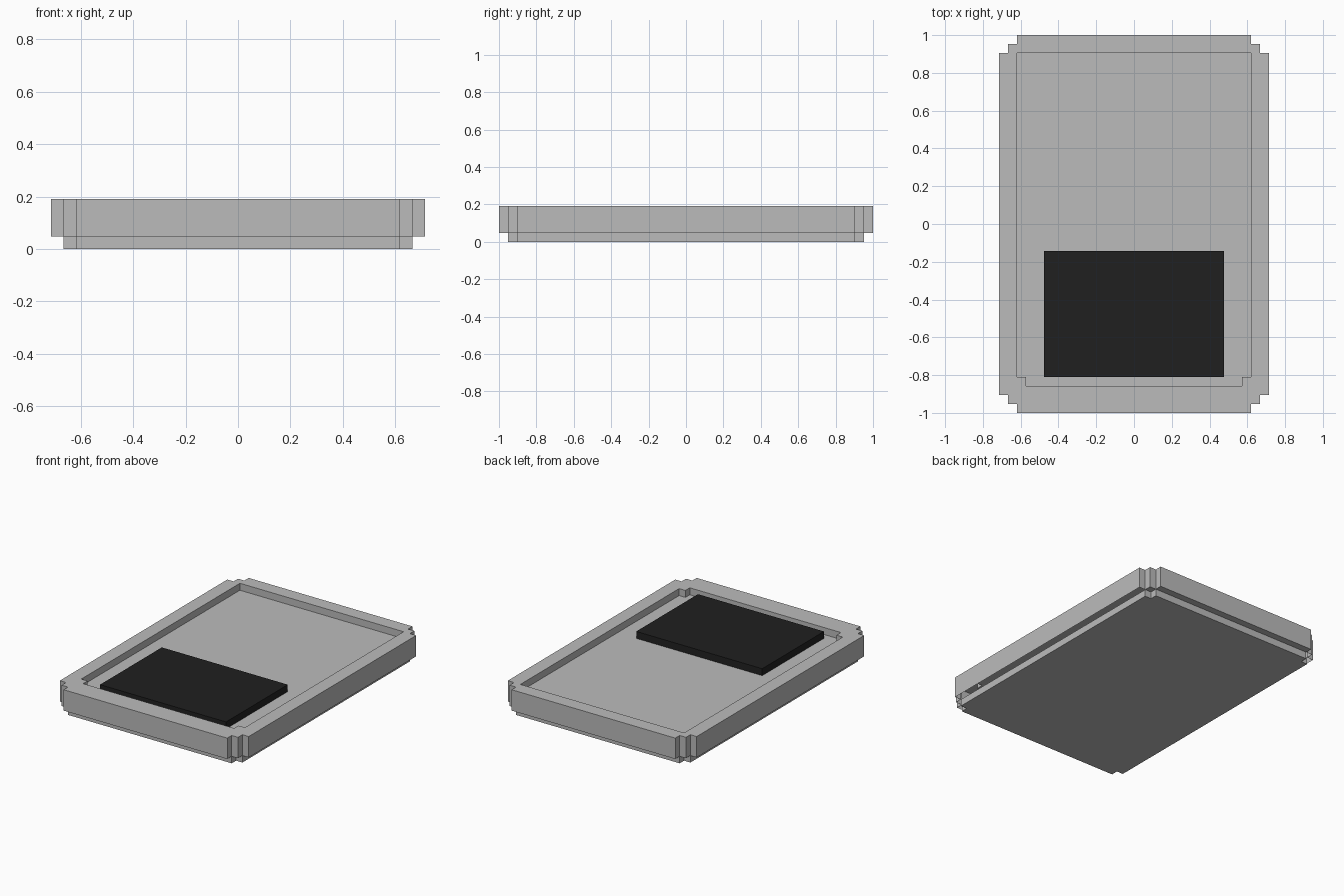
import bpy
import bmesh

U = 2 / 42  # one block of the model

cube = bpy.data.objects.get("Cube")
if cube:
    bpy.data.objects.remove(cube, do_unlink=True)


def material(name, value):
    mat = bpy.data.materials.new(name)
    mat.use_nodes = True
    color = (value, value, value, 1)
    mat.diffuse_color = color
    mat.node_tree.nodes["Principled BSDF"].inputs["Base Color"].default_value = color
    return mat


def add_object(name, bm, mat):
    bmesh.ops.recalc_face_normals(bm, faces=bm.faces)
    mesh = bpy.data.meshes.new(name)
    bm.to_mesh(mesh)
    bm.free()
    mesh.materials.append(mat)
    obj = bpy.data.objects.new(name, mesh)
    bpy.context.collection.objects.link(obj)
    return obj


def stepped_outline(quarter):
    """Mirror one corner (+x, +y, listed counter-clockwise) into a closed outline."""
    back = quarter + [(-x, y) for x, y in reversed(quarter)]
    return back + [(-x, -y) for x, y in back]


def ring(bm, outline, z):
    """Closed loop of edges at height z, in block units."""
    verts = [bm.verts.new((x * U, y * U, z * U)) for x, y in outline]
    edges = [bm.edges.new((a, b)) for a, b in zip(verts, verts[1:] + verts[:1])]
    return verts, edges


def wall(bm, outline, z0, z1):
    """Upright walls along an outline; returns the lower and upper loops."""
    low, high = ring(bm, outline, z0), ring(bm, outline, z1)
    a, b = low[0], high[0]
    for i in range(len(a)):
        j = (i + 1) % len(a)
        bm.faces.new((a[i], a[j], b[j], b[i]))
    return low, high


def ledge(bm, outer, inner):
    """Flat ring between two loops at the same height."""
    bmesh.ops.triangle_fill(bm, use_beauty=True, edges=outer[1] + inner[1])


grey = material("light grey", 0.5)
black = material("soft black", 0.0144)

# Tray: narrow foot, wider stepped body and a shallow recess
foot = stepped_outline([(14, 19), (13, 19), (13, 20)])
body = stepped_outline([(15, 19), (14, 19), (14, 20), (13, 20), (13, 21)])
recess = [(13, 19), (-13, 19), (-13, -17), (-12, -17),
          (-12, -18), (12, -18), (12, -17), (13, -17)]

bm = bmesh.new()
foot_low, foot_high = wall(bm, foot, 0, 1)
body_low, body_high = wall(bm, body, 1, 4)
recess_low, recess_high = wall(bm, recess, 3, 4)
bm.faces.new(foot_low[0])
bm.faces.new(recess_low[0])
ledge(bm, body_low, foot_high)
ledge(bm, body_high, recess_high)
add_object("tray", bm, grey)

# Dark panel lying in the front of the recess
bm = bmesh.new()
panel_low, panel_high = wall(bm, [(10, -3), (-10, -3), (-10, -17), (10, -17)], 3, 4)
bm.faces.new(panel_low[0])
bm.faces.new(panel_high[0])
add_object("panel", bm, black)
